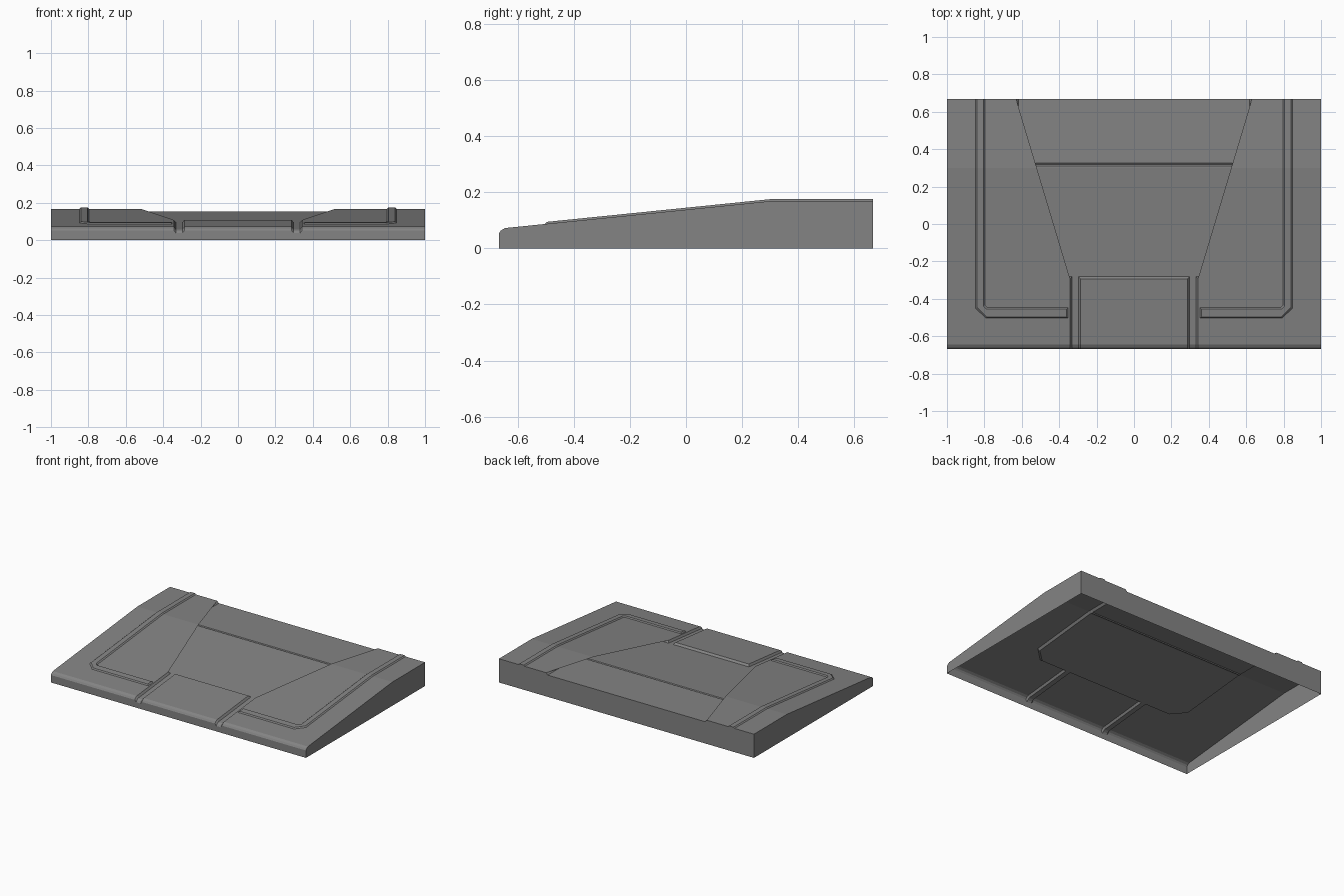
import bpy, bmesh
from mathutils import Vector

cube = bpy.data.objects.get("Cube")
if cube:
    bpy.data.objects.remove(cube, do_unlink=True)

BACK, FRONT = 0.667, -0.667
DEPTH = 0.014          # recess below the ramp surface
RAISE = 0.007          # trim above the ramp surface
SEAM = 0.318           # fold line across the recessed panel
PROFILE = [(FRONT, 0.052), (-0.66, 0.063), (-0.645, 0.072), (0.3, 0.168), (BACK, 0.168)]

grey = bpy.data.materials.new("mid_grey")
grey.use_nodes = True
colour = (0.23, 0.23, 0.23, 1)
grey.diffuse_color = colour
grey.node_tree.nodes["Principled BSDF"].inputs["Base Color"].default_value = colour


def ramp_height(y):
    for (y0, z0), (y1, z1) in zip(PROFILE, PROFILE[1:]):
        if y <= y1 + 1e-6:
            return z0 + (z1 - z0) * (y - y0) / (y1 - y0)
    return PROFILE[-1][1]


def cut_across(bm, ys):
    """Triangulate the flat layout and cut it along lines of constant y."""
    bmesh.ops.triangulate(bm, faces=bm.faces[:])
    for y in ys:
        bmesh.ops.bisect_plane(bm, geom=bm.verts[:] + bm.edges[:] + bm.faces[:], dist=1e-5,
                               plane_co=Vector((0, y, 0)), plane_no=Vector((0, 1, 0)))


def lift(bm):
    """Bend the flat layout over the ramp profile."""
    for v in bm.verts:
        v.co.z += ramp_height(v.co.y)


def finish(bm, name):
    bmesh.ops.recalc_face_normals(bm, faces=bm.faces[:])
    if sum(f.normal.z * f.calc_area() for f in bm.faces) < 0:
        bmesh.ops.reverse_faces(bm, faces=bm.faces[:])
    mesh = bpy.data.meshes.new(name)
    bm.to_mesh(mesh)
    bm.free()
    mesh.materials.append(grey)
    obj = bpy.data.objects.new(name, mesh)
    bpy.context.collection.objects.link(obj)
    obj.modifiers.new("mirror", 'MIRROR')
    return obj


def loop(bm, points, z):
    return [bm.verts.new((x, y, z)) for x, y in points]


def bridge(bm, a, b):
    for i in range(len(a) - 1):
        bm.faces.new((a[i], a[i + 1], b[i + 1], b[i]))


# Ramp shell: outer plate, centre block, recessed panel and channel
bm = bmesh.new()
outer_top = loop(bm, [(0.63, BACK), (0.63, -0.205), (0.537, -0.293), (0.342, -0.293), (0.342, FRONT)], 0)
outer_low = loop(bm, [(0.617, BACK), (0.617, -0.2), (0.53, -0.28), (0.332, -0.28), (0.332, FRONT)], -DEPTH)
inner_top = loop(bm, [(0, -0.293), (0.287, -0.293), (0.287, FRONT)], 0)
inner_low = loop(bm, [(0, -0.28), (0.297, -0.28), (0.297, FRONT)], -DEPTH)
bm.faces.new(outer_top + loop(bm, [(1, FRONT), (1, BACK)], 0))
bm.faces.new(inner_top + loop(bm, [(0, FRONT)], 0))
bm.faces.new(outer_low + inner_low[::-1] + loop(bm, [(0, BACK)], -DEPTH))
bridge(bm, outer_top, outer_low)
bridge(bm, inner_top, inner_low)
cut_across(bm, [p[0] for p in PROFILE[1:-1]] + [SEAM - 0.007, SEAM, SEAM + 0.007])
for v in bm.verts:
    if abs(v.co.y - SEAM) < 1e-4 and v.co.z < -DEPTH + 1e-4:
        v.co.z -= 0.005
lift(bm)

# Outer walls dropped to the ground, open underneath
rim = [e for e in bm.edges if e.is_boundary and any(v.co.x > 1e-4 for v in e.verts)]
rim += [e for e in bm.edges if e.is_boundary and e not in rim
        and abs(e.verts[0].co.y - e.verts[1].co.y) > 9]
walls = bmesh.ops.extrude_edge_only(bm, edges=rim)["geom"]
for v in walls:
    if isinstance(v, bmesh.types.BMVert):
        v.co.z = 0
finish(bm, "ramp_shell")

# Raised corner trim with bevelled edges
bm = bmesh.new()
base = loop(bm, [(0.848, BACK), (0.848, -0.45), (0.792, -0.503), (0.352, -0.503),
                 (0.352, -0.447), (0.785, -0.447), (0.797, -0.435), (0.797, BACK)], 0)
crown = loop(bm, [(0.84, BACK), (0.84, -0.445), (0.788, -0.496), (0.36, -0.496),
                  (0.36, -0.455), (0.789, -0.455), (0.805, -0.439), (0.805, BACK)], RAISE)
bridge(bm, base + base[:1], crown + crown[:1])
bm.faces.new(crown)
cut_across(bm, [PROFILE[3][0]])
lift(bm)
finish(bm, "corner_trim")
